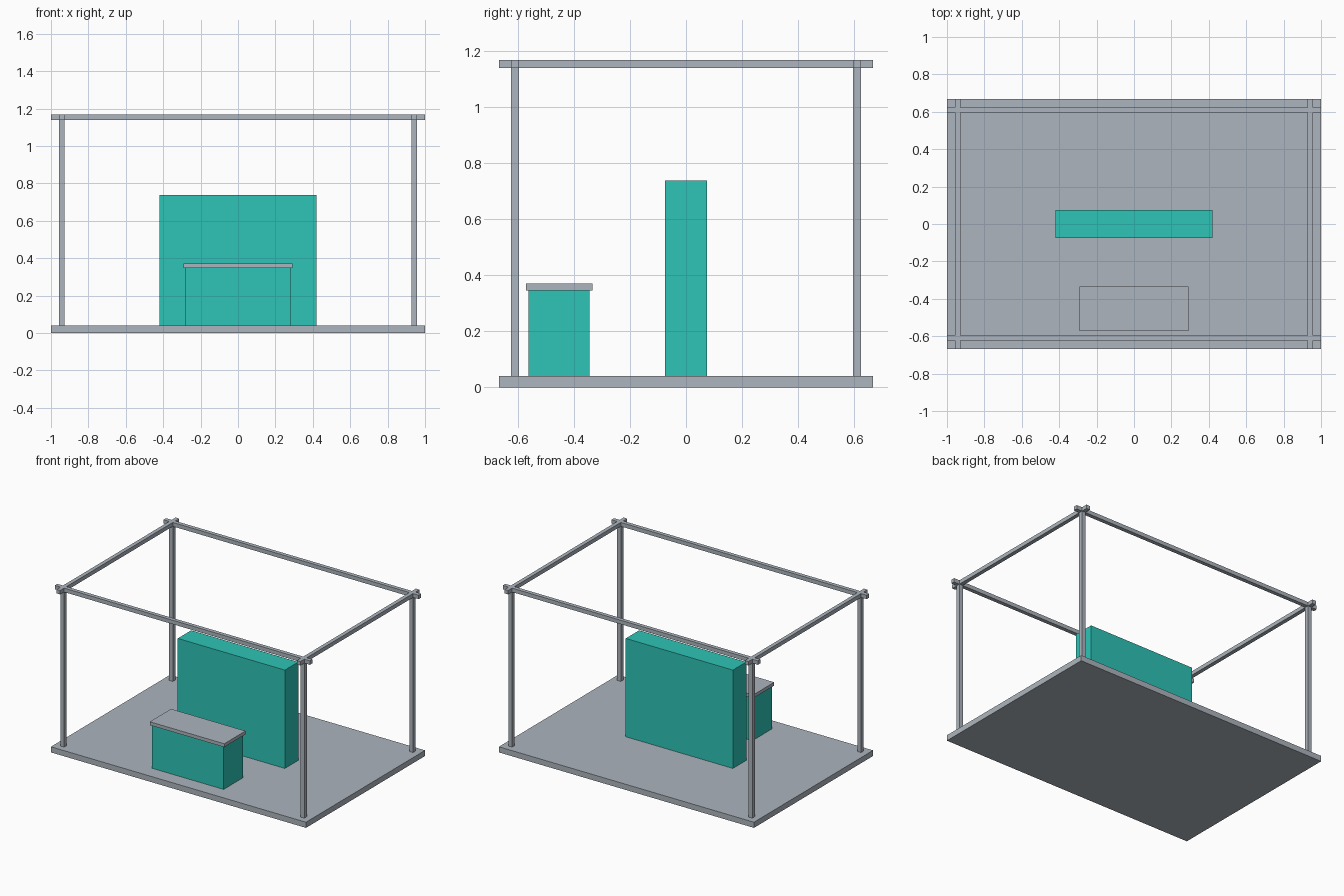
import bpy

if "Cube" in bpy.data.objects:
    bpy.data.objects.remove(bpy.data.objects["Cube"])


def material(name, hex_rgb):
    """Flat colour from an sRGB hex value, stored as linear."""
    m = bpy.data.materials.new(name)
    srgb = [int(hex_rgb[i:i + 2], 16) / 255 for i in (0, 2, 4)]
    lin = [c / 12.92 if c <= 0.04045 else ((c + 0.055) / 1.055) ** 2.4 for c in srgb]
    m.diffuse_color = (*lin, 1)
    m.use_nodes = True
    m.node_tree.nodes["Principled BSDF"].inputs["Base Color"].default_value = m.diffuse_color
    return m


GREY = material("cool grey", "adb5bd")
TEAL = material("teal", "2ec4b6")


def box(name, x, y, z, mat):
    """Box from (min, max) ranges on each axis."""
    bpy.ops.mesh.primitive_cube_add(size=1, location=[sum(r) / 2 for r in (x, y, z)])
    ob = bpy.context.object
    ob.name = name
    ob.scale = [r[1] - r[0] for r in (x, y, z)]
    bpy.ops.object.transform_apply(location=False, rotation=False, scale=True)
    ob.data.materials.append(mat)
    return ob


W, D, H = 1.0, 0.667, 1.167      # half width, half depth, full height
FLOOR = 0.04                     # floor thickness
PX, PY, T = 0.942, 0.609, 0.014  # post centres, half bar thickness


def bar(c):
    return (c - T, c + T)


# Floor slab
box("floor", (-W, W), (-D, D), (0, FLOOR), GREY)

# Corner posts
for sx, side in ((-1, "left"), (1, "right")):
    for sy, end in ((-1, "front"), (1, "back")):
        box(f"post_{end}_{side}", bar(sx * PX), bar(sy * PY), (FLOOR - 0.01, H), GREY)

# Top rails, crossing at the corners and overhanging to the floor outline
top = (H - 2 * T, H)
for s, end, side in ((-1, "front", "left"), (1, "back", "right")):
    box(f"rail_{end}", (-W, W), bar(s * PY), top, GREY)
    box(f"rail_{side}", bar(s * PX), (-D, D), top, GREY)

# Central display wall
box("display_wall", (-0.42, 0.42), (-0.075, 0.075), (0.01, 0.737), TEAL)

# Front counter with overhanging top
box("counter_body", (-0.281, 0.281), (-0.562, -0.343), (0.01, 0.346), TEAL)
box("counter_top", (-0.292, 0.292), (-0.571, -0.333), (0.346, 0.37), GREY)
